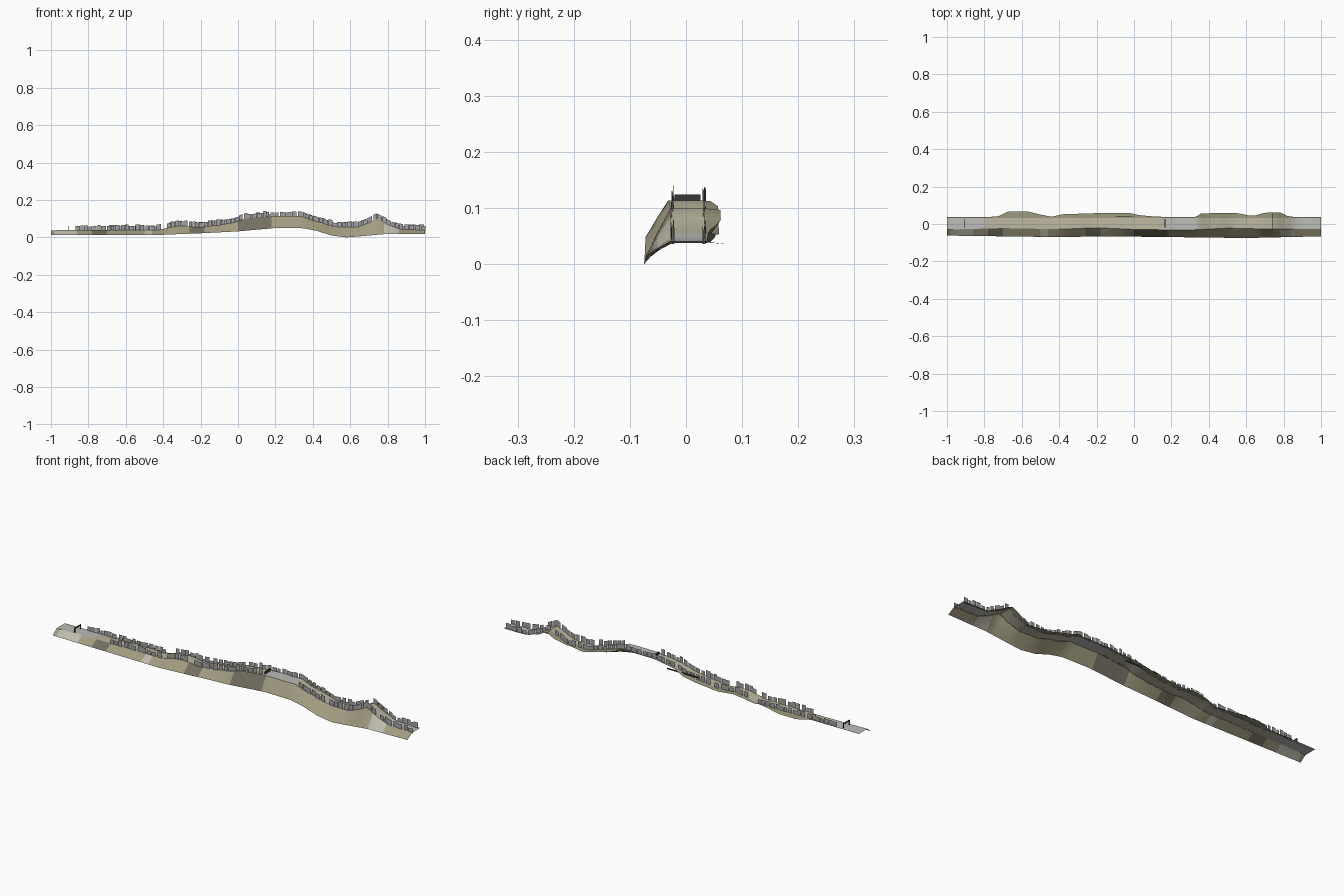
import bpy, random

if "Cube" in bpy.data.objects:
    bpy.data.objects.remove(bpy.data.objects["Cube"])
random.seed(4)

def mat(name, c):
    m = bpy.data.materials.new(name)
    m.diffuse_color = (*c, 1)
    m.use_nodes = True
    m.node_tree.nodes["Principled BSDF"].inputs["Base Color"].default_value = m.diffuse_color
    return m

GROUND = [mat("slope_tan", (0.36, 0.33, 0.22)), mat("slope_dark", (0.17, 0.16, 0.12)),
          mat("slope_pale", (0.52, 0.50, 0.42)), mat("track_sand", (0.50, 0.47, 0.35)),
          mat("track_stone", (0.50, 0.50, 0.48)), mat("bank", (0.32, 0.31, 0.20))]
GREY = mat("card_grey", (0.36, 0.36, 0.37))
DARK = mat("dark_wood", (0.04, 0.04, 0.04))

# profiles along x: track height, foot of slope, back edge, front edge
TOP = [(-1, .038), (-.42, .04), (-.36, .055), (-.3, .062), (-.22, .055), (-.1, .066), (-.02, .08),
       (.03, .098), (.17, .113), (.34, .113), (.4, .09), (.46, .076), (.53, .055), (.64, .055),
       (.7, .078), (.745, .102), (.8, .07), (.87, .042), (1, .04)]
FOOT = [(-1, .014), (-.4, .014), (-.2, .022), (0, .032), (.2, .05), (.35, .049), (.42, .035),
        (.5, .01), (.58, 0), (.68, .008), (.78, .017), (1, .018)]
BACK = [(-1, .035), (-.73, .037), (-.67, .066), (-.57, .066), (-.5, .048), (-.44, .037), (-.38, .05),
        (-.2, .056), (-.02, .056), (.03, .045), (.12, .037), (.33, .035), (.36, .055), (.55, .057),
        (.63, .04), (.7, .058), (.78, .06), (.83, .037), (1, .035)]
FRONT = [(-1, -.062), (-.7, -.066), (-.4, -.07), (-.15, -.066), (.2, -.07), (.6, -.075), (1, -.066)]
RIDGE = [(-1, -.03), (-.7, -.022), (-.4, -.028), (-.2, -.02), (.03, -.03), (.3, -.032),
         (.5, -.022), (.75, -.028), (1, -.028)]

def at(prof, x):
    for (a, p), (b, q) in zip(prof, prof[1:]):
        if x <= b:
            return p + (q - p) * (x - a) / (b - a)
    return prof[-1][1]

def mesh(name, verts, faces, mats):
    me = bpy.data.meshes.new(name)
    me.from_pydata(verts, [], faces)
    for m in mats:
        me.materials.append(m)
    ob = bpy.data.objects.new(name, me)
    bpy.context.collection.objects.link(ob)
    return ob

# terrain strip: slope in front, flat track, bank to the back edge
N, verts, faces, ids = 100, [], [], []
for i in range(N + 1):
    x = -1 + 2 * i / N
    t, f, r, fr, b = (at(p, x) for p in (TOP, FOOT, RIDGE, FRONT, BACK))
    mid = (fr + r) / 2
    verts += [(x, fr, f), (x, mid, f + (t - f) * .52), (x, r, t), (x, .033, t), (x, b + .002, t - (b - .033) * .1)]
for i in range(N):
    x = -1 + 2 * (i + .5) / N
    dark = -.27 < x < -.18 or 0 < x < .18 or -.78 < x < -.7
    pale = -.98 < x < -.86 or .78 < x < .86 or -.5 < x < -.45
    stone = x < -.8 or .15 < x < .34 or .84 < x
    for j in range(4):
        a = i * 5 + j
        faces.append((a, a + 5, a + 6, a + 1))
        ids.append((1 if dark else 2 if pale else 0) if j < 2 else (4 if stone else 3) if j == 2 else 5)
land = mesh("terrain_strip", verts, faces, GROUND)
land.data.polygons.foreach_set("material_index", ids)
land.data.polygons.foreach_set("use_smooth", [True] * len(faces))
bpy.context.view_layer.objects.active = land
land.select_set(True)
bpy.ops.object.shade_smooth_by_angle(angle=0.5)

# rows of upright flat cards along both edges of the track
def card_row(name, spans, y, height):
    v, fc = [], []
    for x0, x1 in spans:
        x = x0
        while x < x1:
            w, h = random.uniform(.016, .026), height * random.uniform(.8, 1.15)
            yy = y + random.uniform(-.003, .003)
            z0, z1 = at(TOP, x) - .003, at(TOP, x + w) - .003
            k = len(v)
            v += [(x, yy, z0), (x + w, yy + .001, z1), (x + w, yy + .001, z1 + h), (x, yy, z0 + h)]
            fc.append((k, k + 1, k + 2, k + 3))
            x += w + random.choice([.002, .004, .008])
    mesh(name, v, fc, [GREY])

card_row("front_cards", [(-.7, -.41), (-.38, -.27), (-.23, .14), (.36, .5), (.53, .67),
                         (.69, .78), (.82, .98)], -.024, .029)
card_row("back_cards", [(-.87, -.73), (-.69, -.44), (-.37, -.2), (-.16, .02), (.04, .38),
                        (.4, .6), (.62, .72), (.74, .98)], .032, .027)

def box(name, c, s, m):
    x, y, z = c
    a, b, d = (q / 2 for q in s)
    v = [(x + i * a, y + j * b, z + k * d) for i in (-1, 1) for j in (-1, 1) for k in (-1, 1)]
    f = [(0, 1, 3, 2), (4, 6, 7, 5), (0, 4, 5, 1), (2, 3, 7, 6), (0, 2, 6, 4), (1, 5, 7, 3)]
    return mesh(name, v, f, [m])

# start gate
for y in (-.02, .026):
    box("gate_post", (-.905, y, .049), (.004, .004, .022), DARK)
box("gate_beam", (-.905, .003, .059), (.004, .05, .006), DARK)

# barrier across the summit and rail along the rear bank
box("summit_barrier", (.165, .003, .1185), (.006, .046, .011), DARK)
box("rear_rail", (-.01, .038, .083), (.18, .003, .006), DARK)
